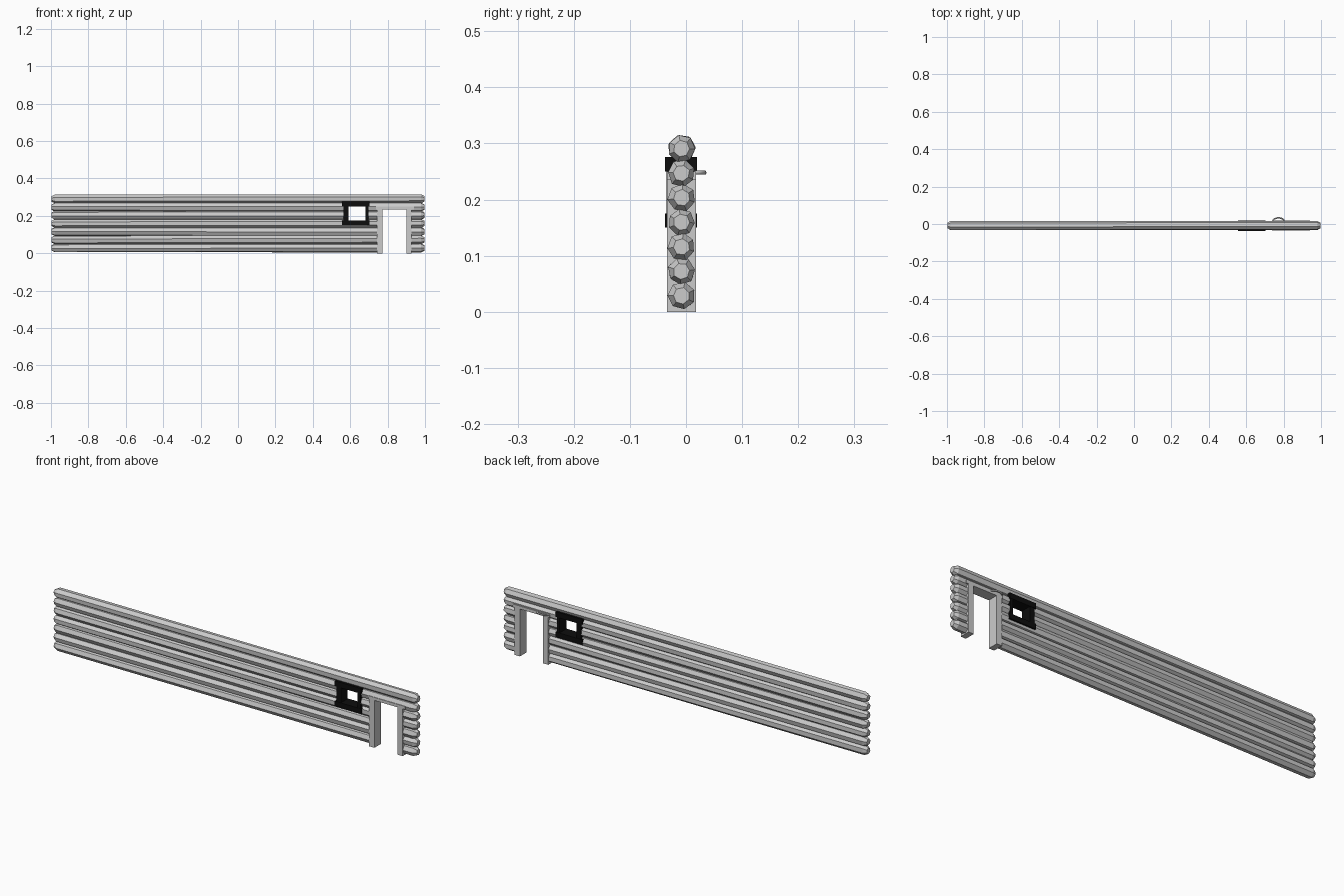
import bpy, bmesh, math, random
from mathutils import Vector

random.seed(4)
if "Cube" in bpy.data.objects:
    bpy.data.objects.remove(bpy.data.objects["Cube"])

MID_Y = -0.008


def material(name, value):
    m = bpy.data.materials.new(name)
    m.use_nodes = True
    colour = (value, value, value, 1)
    m.diffuse_color = colour
    m.node_tree.nodes["Principled BSDF"].inputs["Base Color"].default_value = colour
    return m


GREY = material("pale grey wood", 0.6)
BLACK = material("black paint", 0.004)


def finish(bm, name, mat):
    bmesh.ops.recalc_face_normals(bm, faces=bm.faces)
    mesh = bpy.data.meshes.new(name)
    bm.to_mesh(mesh)
    bm.free()
    obj = bpy.data.objects.new(name, mesh)
    bpy.context.collection.objects.link(obj)
    if mat:
        mesh.materials.append(mat)
    return obj


def box(name, x, y, z, mat):
    bm = bmesh.new()
    bmesh.ops.create_cube(bm, size=1)
    for v in bm.verts:
        v.co = Vector([a + (b - a) * (c + 0.5) for (a, b), c in zip((x, y, z), v.co)])
    return finish(bm, name, mat)


def log(name, x0, x1, z, turn0, turn1, sides=7):
    """A faceted log with slightly twisted sides and chipped, tapered ends."""
    bm = bmesh.new()
    rings = []
    for x, r, turn in ((x0, 0.015, turn0), (x0 + 0.018, 0.025, turn0),
                       (x1 - 0.018, 0.025, turn1), (x1, 0.015, turn1)):
        ring = []
        for i in range(sides):
            a = turn + math.tau * i / sides
            rr = r * random.uniform(0.94, 1.02)
            ring.append(bm.verts.new((x, MID_Y + rr * math.cos(a), z + rr * math.sin(a))))
        rings.append(ring)
    for a, b in zip(rings, rings[1:]):
        for i in range(sides):
            j = (i + 1) % sides
            bm.faces.new((a[i], a[j], b[j], b[i]))
    bm.faces.new(rings[0])
    bm.faces.new(rings[-1])
    return finish(bm, name, GREY)


def cut(obj, cutter):
    mod = obj.modifiers.new("opening", 'BOOLEAN')
    mod.operation = 'DIFFERENCE'
    mod.solver = 'EXACT'
    mod.object = cutter


# Hidden cutters for the doorway and the window
door_cutter = box("door_cutter", (0.76, 0.912), (-0.1, 0.1), (-0.1, 0.242), None)
window_cutter = box("window_cutter", (0.58, 0.69), (-0.1, 0.1), (0.165, 0.262), None)
for c in (door_cutter, window_cutter):
    c.hide_render = True
    c.hide_viewport = True
    c.display_type = 'WIRE'

# Seven stacked logs
for n in range(7):
    z = 0.0285 + n * 0.0437
    turn = random.uniform(0, math.tau)
    wall_log = log(f"wall_log_{n + 1}", -0.997, 0.997, z, turn, turn + random.uniform(-0.2, 0.2))
    if n < 6:
        cut(wall_log, door_cutter)
    if 2 < n < 6:
        cut(wall_log, window_cutter)

# Door frame
FRAME_Y = (-0.034, 0.018)
box("door_jamb_right", (0.744, 0.773), FRAME_Y, (0, 0.238), GREY)
box("door_jamb_left", (0.9, 0.928), FRAME_Y, (0, 0.238), GREY)
box("door_lintel", (0.738, 0.94), FRAME_Y, (0.235, 0.25), GREY)

# Window frame: rails overhang the posts
WINDOW_Y = (-0.037, 0.02)
for label, z in (("bottom", (0.15, 0.175)), ("top", (0.25, 0.276))):
    box(f"window_rail_{label}", (0.557, 0.702), WINDOW_Y, z, BLACK)
for label, x in (("right", (0.565, 0.59)), ("left", (0.682, 0.697))):
    box(f"window_post_{label}", x, (-0.035, 0.018), (0.16, 0.27), BLACK)

# Curved hook behind the lintel
curve = bpy.data.curves.new("door_hook", 'CURVE')
curve.dimensions = '3D'
curve.bevel_depth = 0.004
curve.bevel_resolution = 1
curve.use_fill_caps = True
spline = curve.splines.new('POLY')
spline.points.add(8)
for i, p in enumerate(spline.points):
    a = math.pi * i / 8
    p.co = (0.773 + 0.03 * math.cos(a), 0.014 + 0.019 * math.sin(a), 0.248, 1)
curve.materials.append(GREY)
bpy.context.collection.objects.link(bpy.data.objects.new("door_hook", curve))
